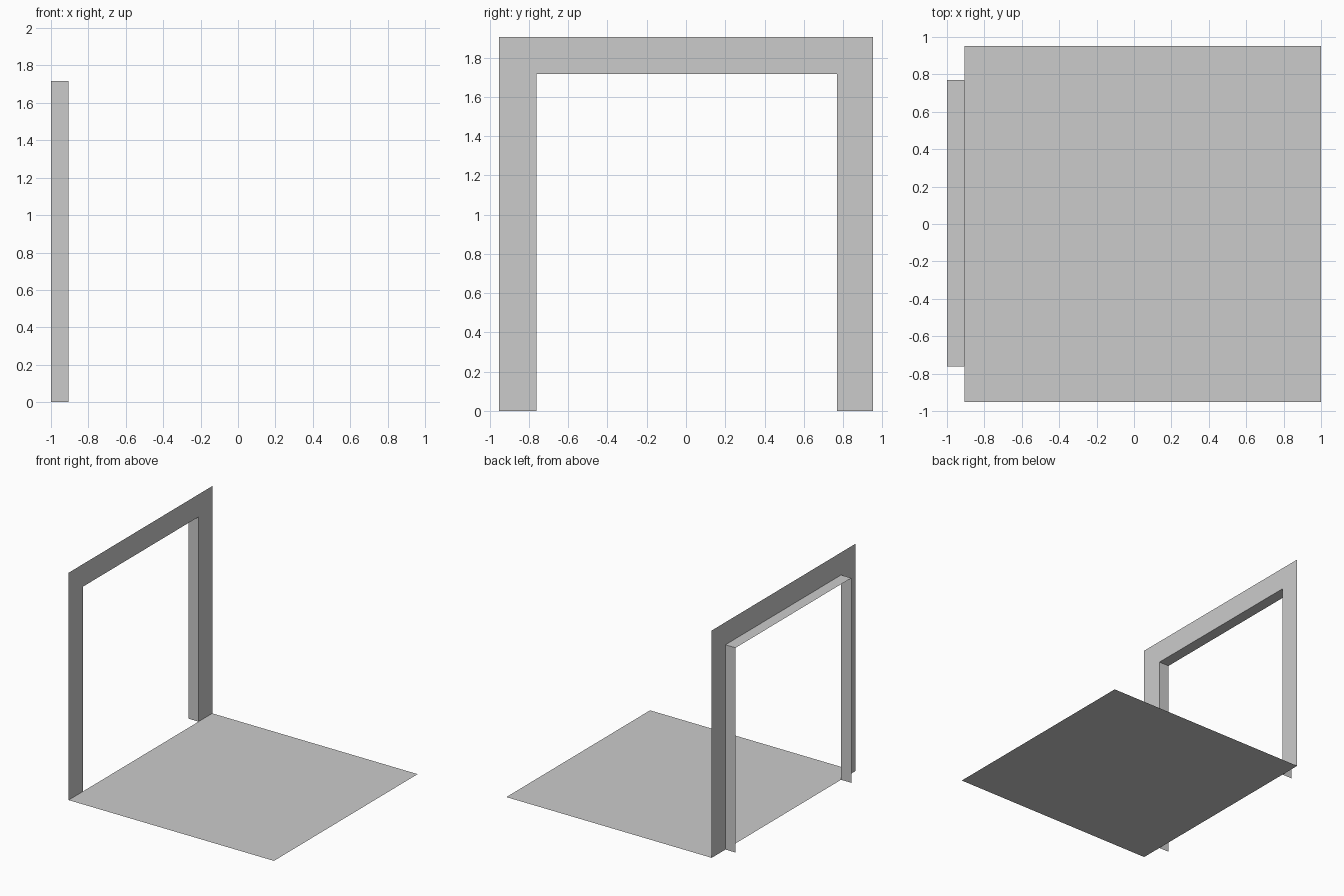
import bpy

if "Cube" in bpy.data.objects:
    bpy.data.objects.remove(bpy.data.objects["Cube"])

X_WALL, X_BACK, X_FRONT = -0.905, -1.0, 1.0   # wall plane, rear of reveal, front of floor
HALF, TOP = 0.952, 1.906                      # wall half width and height
Y0, Y1, HEAD = -0.762, 0.770, 1.717           # doorway opening


def sheet(name, verts, faces):
    mesh = bpy.data.meshes.new(name)
    mesh.from_pydata(verts, [], faces)
    mesh.update()
    obj = bpy.data.objects.new(name, mesh)
    bpy.context.collection.objects.link(obj)
    return obj


# Flat floor sheet
sheet("floor",
      [(X_WALL, -HALF, 0), (X_FRONT, -HALF, 0), (X_FRONT, HALF, 0), (X_WALL, HALF, 0)],
      [(0, 1, 2, 3)])

# Wall sheet around the doorway: outer and inner outlines joined by mitred strips
outer = [(-HALF, 0), (-HALF, TOP), (HALF, TOP), (HALF, 0)]
inner = [(Y0, 0), (Y0, HEAD), (Y1, HEAD), (Y1, 0)]
strips = [(i, i + 4, i + 5, i + 1) for i in range(3)]
sheet("doorway_wall", [(X_WALL, y, z) for y, z in outer + inner], strips)

# Reveal: two jambs and a head running back from the opening
sheet("doorway_reveal",
      [(X_WALL, y, z) for y, z in inner] + [(X_BACK, y, z) for y, z in inner], strips)
